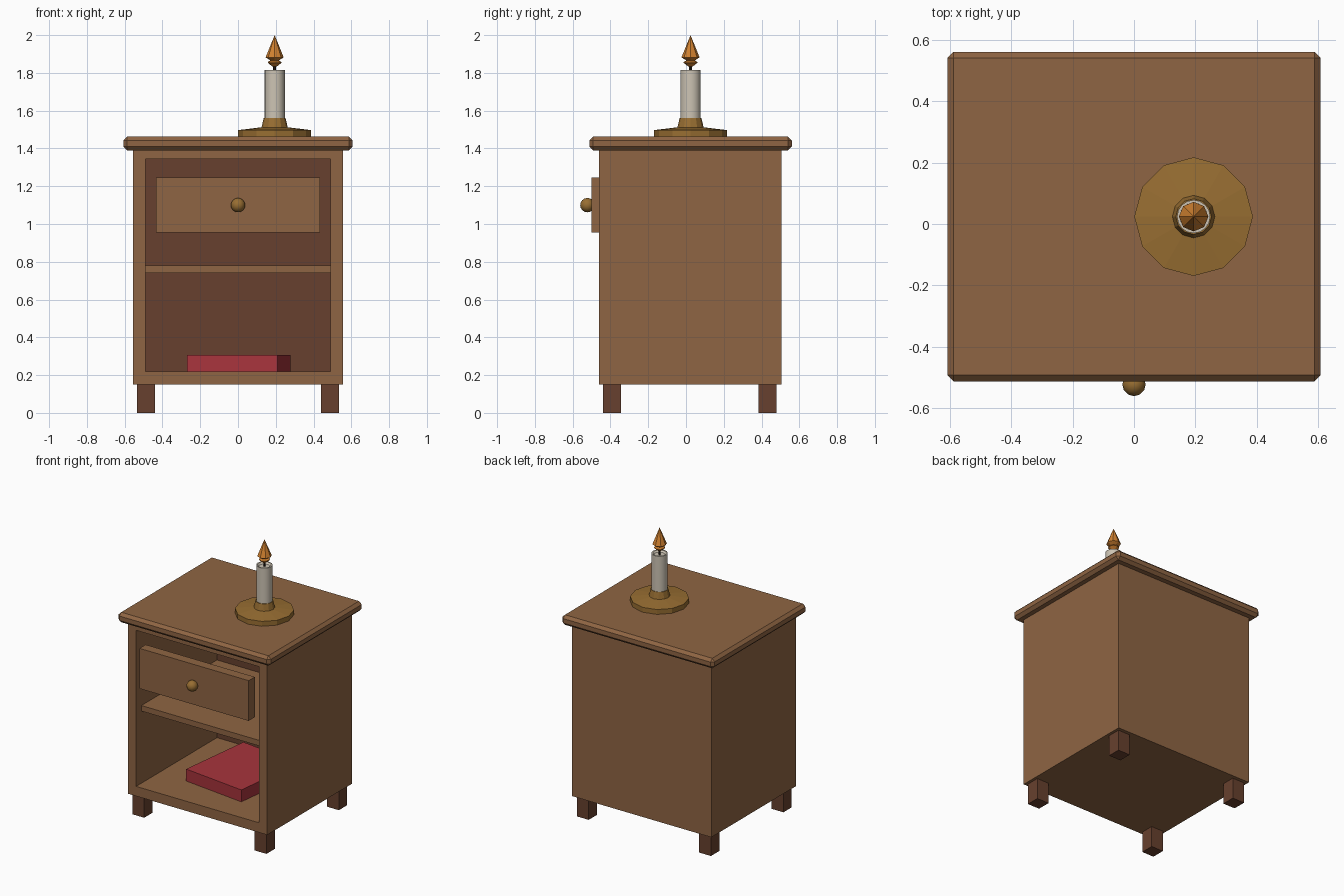
import bpy, bmesh, math
from mathutils import Matrix, Vector

if "Cube" in bpy.data.objects:
    bpy.data.objects.remove(bpy.data.objects["Cube"])


def material(name, r, g, b):
    lin = [((c / 255 + 0.055) / 1.055) ** 2.4 for c in (r, g, b)]
    m = bpy.data.materials.new(name)
    m.diffuse_color = (*lin, 1)
    m.use_nodes = True
    m.node_tree.nodes["Principled BSDF"].inputs["Base Color"].default_value = m.diffuse_color
    return m


WOOD = material("wood", 143, 101, 67)
DARK = material("dark wood", 103, 64, 46)
BRASS = material("brass", 152, 110, 50)
RED = material("book red", 168, 52, 60)
WAX = material("wax", 205, 196, 180)
FLAME = material("flame orange", 210, 130, 48)
WICK = material("wick black", 40, 30, 25)


def finish(name, bm, *mats):
    bmesh.ops.recalc_face_normals(bm, faces=bm.faces)
    me = bpy.data.meshes.new(name)
    bm.to_mesh(me)
    bm.free()
    for m in mats:
        me.materials.append(m)
    ob = bpy.data.objects.new(name, me)
    bpy.context.collection.objects.link(ob)
    return ob


def box_mesh(x0, x1, y0, y1, z0, z1):
    bm = bmesh.new()
    size = Matrix.Diagonal((x1 - x0, y1 - y0, z1 - z0, 1))
    mid = Matrix.Translation(((x0 + x1) / 2, (y0 + y1) / 2, (z0 + z1) / 2))
    bmesh.ops.create_cube(bm, size=1, matrix=mid @ size)
    return bm


def box(name, mat, *bounds):
    return finish(name, box_mesh(*bounds), mat)


def lathe(name, mat, profile, sides, centre):
    """Spin an (r, z) profile around a vertical axis; r = 0 makes a pole."""
    bm = bmesh.new()
    rings = []
    for r, z in profile:
        n = sides if r else 1
        rings.append([bm.verts.new((centre[0] + r * math.cos(math.tau * i / sides),
                                    centre[1] + r * math.sin(math.tau * i / sides), z))
                      for i in range(n)])
    for a, b in zip(rings, rings[1:]):
        for i in range(sides):
            j = (i + 1) % sides
            quad = [a[i % len(a)], a[j % len(a)], b[j % len(b)], b[i % len(b)]]
            bm.faces.new(list(dict.fromkeys(quad)))
    return finish(name, bm, mat)


def smooth(ob, angle):
    bpy.ops.object.select_all(action='DESELECT')
    ob.select_set(True)
    bpy.context.view_layer.objects.active = ob
    bpy.ops.object.shade_smooth_by_angle(angle=math.radians(angle))


# Cabinet: a box whose front face is framed and pushed in to make the opening
bm = box_mesh(-0.555, 0.555, -0.46, 0.505, 0.15, 1.39)
front = min(bm.faces, key=lambda f: f.calc_center_median().y)
bmesh.ops.inset_region(bm, faces=[front], thickness=0.065)
for v in front.verts:
    v.co.z = 0.22 if v.co.z < 0.7 else 1.345
    v.co.x = math.copysign(0.49, v.co.x)
back = bmesh.ops.extrude_face_region(bm, geom=[front])["geom"]
bmesh.ops.translate(bm, vec=Vector((0, 0.92, 0)),
                    verts=[g for g in back if isinstance(g, bmesh.types.BMVert)])
if front.is_valid:
    bm.faces.remove(front)
for f in bm.faces:
    c = f.calc_center_median()
    if abs(c.y - 0.46) < 0.01:
        f.material_index = 1  # inner back panel
finish("cabinet", bm, WOOD, DARK)

# Chamfered table top
top = box("table_top", WOOD, -0.607, 0.607, -0.512, 0.56, 1.39, 1.462)
bev = top.modifiers.new("chamfer", 'BEVEL')
bev.width, bev.segments = 0.02, 1

# Shelf, drawer front and round knob
box("shelf", WOOD, -0.49, 0.49, -0.40, 0.46, 0.74, 0.78)
box("drawer_front", WOOD, -0.435, 0.435, -0.50, -0.43, 0.955, 1.245)
bm = bmesh.new()
bmesh.ops.create_uvsphere(bm, u_segments=12, v_segments=8, radius=0.038,
                          matrix=Matrix.Translation((0, -0.522, 1.10)))
smooth(finish("drawer_knob", bm, BRASS), 60)

# Four square legs
for side, x in (("left", -0.4875), ("right", 0.4875)):
    for end, y in (("front", -0.3925), ("back", 0.4325)):
        box(f"{end}_{side}_leg", DARK, x - 0.0475, x + 0.0475, y - 0.0475, y + 0.0475, 0, 0.15)

# Book lying askew on the cabinet floor
book = box("book", RED, -0.242, 0.242, -0.28, 0.28, 0.22, 0.306)
book.location = (0.003, 0.045, 0)
book.rotation_euler.z = -0.12

# Candle holder, candle, wick and flame
C = (0.194, 0.024)
lathe("candle_dish", BRASS, [(0, 1.46), (0.193, 1.46), (0.193, 1.497), (0.07, 1.512), (0, 1.512)], 12, C)
lathe("candle_socket", BRASS, [(0, 1.50), (0.072, 1.50), (0.058, 1.56), (0, 1.56)], 12, C)
candle = lathe("candle", WAX, [(0, 1.53), (0.054, 1.53), (0.054, 1.816), (0.045, 1.816),
                               (0.035, 1.805), (0, 1.805)], 16, C)
smooth(candle, 30)
lathe("wick", WICK, [(0, 1.80), (0.008, 1.80), (0.008, 1.84), (0, 1.84)], 6, C)
lathe("flame", FLAME, [(0, 1.833), (0.012, 1.834), (0.036, 1.853), (0.036, 1.858),
                       (0.022, 1.866), (0.048, 1.882), (0, 2.0)], 8, C)
